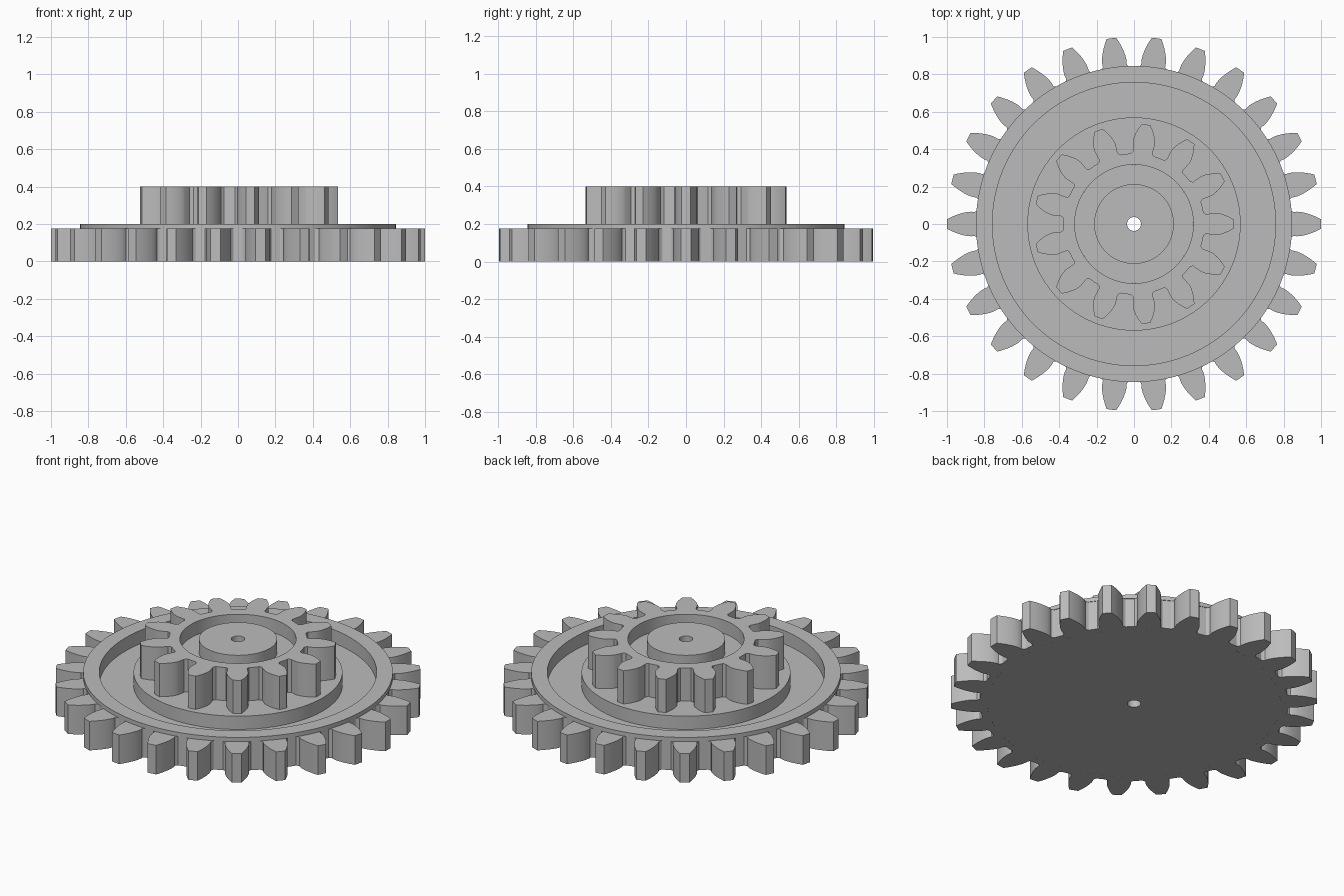
import bpy, bmesh, math

cube = bpy.data.objects.get("Cube")
if cube:
    bpy.data.objects.remove(cube)

grey = bpy.data.materials.new("plain_grey")
grey.use_nodes = True
GREY = (0.5, 0.5, 0.5, 1)
grey.diffuse_color = GREY
grey.node_tree.nodes["Principled BSDF"].inputs["Base Color"].default_value = GREY

MODULE = 1 / 14          # tooth size shared by both gears
PRESSURE = math.radians(20)


def finish(name, bm):
    bmesh.ops.recalc_face_normals(bm, faces=bm.faces)
    mesh = bpy.data.meshes.new(name)
    bm.to_mesh(mesh)
    bm.free()
    mesh.materials.append(grey)
    obj = bpy.data.objects.new(name, mesh)
    bpy.context.collection.objects.link(obj)
    bpy.ops.object.select_all(action='DESELECT')
    obj.select_set(True)
    bpy.context.view_layer.objects.active = obj
    bpy.ops.object.shade_smooth_by_angle(angle=math.radians(28))
    return obj


def bridge(bm, rings):
    """Join a closed series of closed rings with quads."""
    for a, b in zip(rings, rings[1:] + rings[:1]):
        for i in range(len(a)):
            j = (i + 1) % len(a)
            bm.faces.new((a[i], a[j], b[j], b[i]))


def lathe(name, profile, segments=128):
    bm = bmesh.new()
    turns = [math.tau * i / segments for i in range(segments)]
    rings = [[bm.verts.new((r * math.cos(t), r * math.sin(t), z)) for t in turns]
             for r, z in profile]
    bridge(bm, rings)
    return finish(name, bm)


def involute(angle):
    return math.tan(angle) - angle


def gear_outline(teeth, undercut):
    """Polar points (radius, angle) of an involute gear."""
    pitch = MODULE * teeth / 2
    base = pitch * math.cos(PRESSURE)
    tip, root = pitch + MODULE, pitch - 1.22 * MODULE
    half = math.pi / (2 * teeth) + involute(PRESSURE)
    # One flank, from the middle of the gap up to the tip
    flank = [(root, half * 1.22), (root + 0.006, half * 1.08),
             (root + 0.016, half * undercut)]
    steps = 8
    for i in range(steps + 1):
        r = base + (tip - base) * i / steps
        flank.append((r, half - involute(math.acos(min(1, base / r)))))
    points = []
    for k in range(teeth):
        centre = math.tau * k / teeth
        points += [(r, centre - a) for r, a in flank]
        points.append((tip, centre))
        points += [(r, centre + a) for r, a in reversed(flank)]
        points.append((root, centre + math.pi / teeth))
    return points


def gear_ring(name, teeth, inner, bottom, top, undercut):
    bm = bmesh.new()
    outline = gear_outline(teeth, undercut)
    bore = [(inner, a) for r, a in outline]
    rings = []
    for points, z in ((bore, bottom), (outline, bottom), (outline, top), (bore, top)):
        rings.append([bm.verts.new((r * math.cos(a), r * math.sin(a), z))
                      for r, a in points])
    bridge(bm, rings)
    return finish(name, bm)


# Turned body: plate, raised rim, recess, hub, and central boss with a bore
BORE, BOSS, CUP, HUB, RIM_IN, RIM, CORE = 0.037, 0.213, 0.317, 0.57, 0.757, 0.845, 0.8
lathe("wheel_body", [
    (BORE, 0), (CORE, 0), (CORE, 0.175), (RIM, 0.175), (RIM, 0.2),
    (RIM_IN, 0.2), (RIM_IN, 0.12), (HUB, 0.12), (HUB, 0.2), (CUP, 0.2),
    (CUP, 0.32), (BOSS, 0.32), (BOSS, 0.4), (BORE, 0.4)])

# Toothed rings
gear_ring("large_gear_teeth", 26, CORE, 0, 0.175, 0.98)
gear_ring("small_gear_teeth", 13, CUP, 0.2, 0.4, 0.94)
